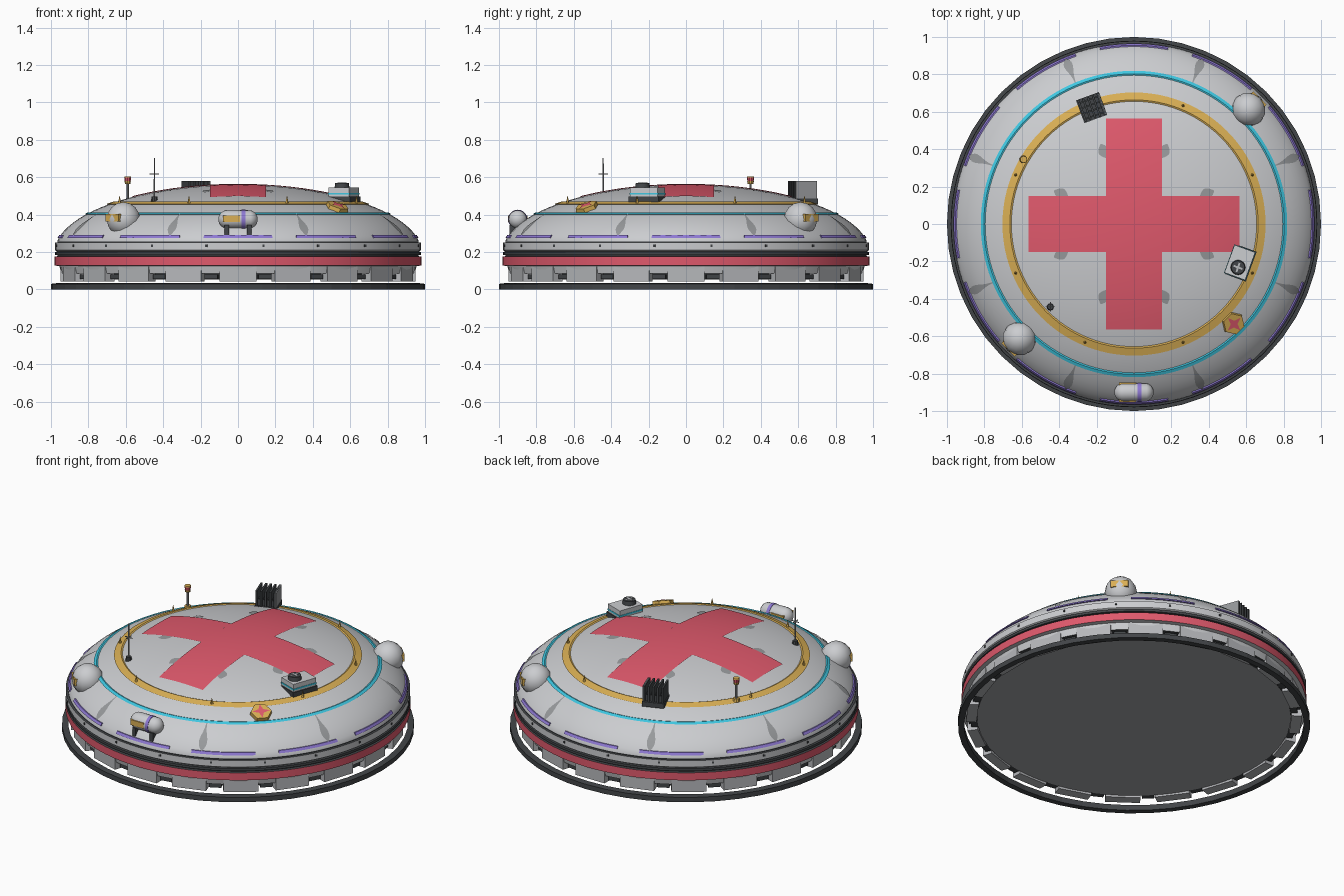
import bpy, bmesh, math
from math import sin, cos, pi, radians, sqrt
from mathutils import Matrix, Vector

old = bpy.data.objects.get("Cube")
if old:
    bpy.data.objects.remove(old, do_unlink=True)


def material(name, r, g, b):
    m = bpy.data.materials.new(name)
    m.use_nodes = True
    m.diffuse_color = (r, g, b, 1)
    m.node_tree.nodes["Principled BSDF"].inputs["Base Color"].default_value = (r, g, b, 1)
    return m


LIGHT = material("light grey", .6, .61, .63)
PANEL = material("panel grey", .47, .48, .5)
SHADE = material("shadow grey", .31, .32, .33)
DARK = material("charcoal", .055, .06, .065)
FLOOR = material("underside grey", .37, .375, .39)
RED = material("medical red", .74, .1, .15)
CYAN = material("cyan", .05, .57, .75)
GOLD = material("gold", .7, .43, .09)
PURPLE = material("violet", .27, .19, .65)


def finish(name, bm, *mats, rule=None, angle=30):
    bmesh.ops.remove_doubles(bm, verts=bm.verts, dist=1e-5)
    bmesh.ops.recalc_face_normals(bm, faces=bm.faces)
    if rule:
        for f in bm.faces:
            f.material_index = rule(f.calc_center_median())
    me = bpy.data.meshes.new(name)
    bm.to_mesh(me)
    bm.free()
    for m in mats:
        me.materials.append(m)
    ob = bpy.data.objects.new(name, me)
    bpy.context.collection.objects.link(ob)
    bpy.ops.object.select_all(action='DESELECT')
    ob.select_set(True)
    bpy.context.view_layer.objects.active = ob
    bpy.ops.object.shade_smooth_by_angle(angle=radians(angle))


def at(x, y, z, deg=0):
    return Matrix.Translation((x, y, z)) @ Matrix.Rotation(radians(deg), 4, 'Z')


def polar(deg, r, z):
    return at(r * cos(radians(deg)), r * sin(radians(deg)), z, deg)


def box(bm, size, mat):
    bmesh.ops.create_cube(bm, size=1, matrix=mat @ Matrix.Diagonal((*size, 1)))


def cone(bm, r1, r2, depth, mat, n=12):
    bmesh.ops.create_cone(bm, cap_ends=True, segments=n, radius1=r1, radius2=r2,
                          depth=depth, matrix=mat)


def lathe(bm, pts, n=96, a0=0, a1=360, closed=False, mat=Matrix()):
    rows = []
    for i in range(n + 1):
        a = radians(a0 + (a1 - a0) * i / n)
        rows.append([bm.verts.new(mat @ Vector((r * cos(a), r * sin(a), z))) for r, z in pts])
    count = len(pts)
    for p, q in zip(rows, rows[1:]):
        for j in range(count if closed else count - 1):
            k = (j + 1) % count
            corners = [p[j], q[j], q[k], p[k]]
            if pts[j][0] == 0:
                corners.pop(1)
            elif pts[k][0] == 0:
                corners.pop(2)
            bm.faces.new(corners)
    if closed and a1 - a0 < 360:
        bm.faces.new(rows[0])
        bm.faces.new(rows[-1])


# The dome is half an ellipsoid; swell lifts a point off its surface
def dome(r, swell=1.0):
    return r * swell, .2 + .36 * swell * sqrt(max(0, 1 - (r / .98) ** 2))


def band(bm, r0, r1, lift, a0=0, a1=360, n=96):
    pts = [dome(r0, .99), dome(r1, .99), dome(r1, lift), dome(r0, lift)]
    lathe(bm, pts, n, a0, a1, closed=True)


# Main hull with coloured bands chosen by height
profile = [(0, .053), (.89, .053), (.89, .085), (.945, .085), (.955, .125), (.98, .128),
           (.98, .175), (.966, .178), (.966, .183), (.978, .185), (.978, .2), (.967, .203),
           (.978, .21), (.978, .25), (.966, .252), (.966, .257)]
for i in range(21):
    t = .17 + (pi / 2 - .17) * i / 20
    profile.append((.98 * cos(t) if i < 20 else 0, .2 + .36 * sin(t)))


def hull_rule(c):
    if c.z < .09:
        return 3 if c.z < .06 else 2
    if .127 < c.z < .176:
        return 1
    return 2 if .176 < c.z < .204 or .2505 < c.z < .257 else 0


bm = bmesh.new()
lathe(bm, profile)
finish("hull", bm, LIGHT, RED, DARK, FLOOR, rule=hull_rule)

# Ground ring
bm = bmesh.new()
lathe(bm, [(.965, 0), (1, 0), (1, .03), (.965, .034)], n=48, closed=True)
finish("ground_ring", bm, DARK, angle=5)

# Skirt blocks under the hull and the equipment between them
skirt, gear, rim_bolts = bmesh.new(), bmesh.new(), bmesh.new()
for i in range(20):
    box(skirt, (.06, .2, .083), polar(i * 18, .92, .0835))
    box(gear, (.04, .07, .025), polar(i * 18 + 9, .91, .068))
    box(rim_bolts, (.006, .012, .012), polar(i * 18 + 8, .978, .234))
finish("skirt_blocks", skirt, PANEL)
finish("skirt_equipment", gear, DARK)
finish("rim_bolts", rim_bolts, DARK)

# Rings around the dome
bm = bmesh.new()
band(bm, .656, .695, 1.012)
finish("gold_ring", bm, GOLD)
bm = bmesh.new()
band(bm, .796, .812, 1.009)
finish("cyan_ring", bm, CYAN)
bm = bmesh.new()
for k in range(12):
    band(bm, .949, .958, 1.007, k * 30 - 11, k * 30 + 11, 12)
finish("violet_dashes", bm, PURPLE)

# Small spikes on the gold ring, and rib marks on the dome
spikes, marks = bmesh.new(), bmesh.new()
for k in range(8):
    deg = 22.5 + 45 * k
    cone(spikes, .009, 0, .04, polar(deg, .685, .483), 4)
    for r0, r1, w, power in ((.38, .46, .03, 1), (.8, .95, .024, 2.5)):
        rows = []
        for i in range(13):
            u = i / 12
            r, z = dome(r0 + (r1 - r0) * u, 1.005)
            half = w * (.12 + .88 * sin(pi * u ** power))
            rows.append([marks.verts.new(Matrix.Rotation(radians(deg), 4, 'Z') @ Vector((r, s * half, z)))
                         for s in (-1, 1)])
        for p, q in zip(rows, rows[1:]):
            marks.faces.new((p[0], q[0], q[1], p[1]))
finish("ring_spikes", spikes, GOLD)
finish("rib_marks", marks, SHADE)

# Large red cross draped over the dome
bm = bmesh.new()
for x0, x1, y0, y1 in ((-.15, .15, -.565, .565), (-.565, -.15, -.15, .15), (.15, .565, -.15, .15)):
    place = Matrix.Translation(((x0 + x1) / 2, (y0 + y1) / 2, 0)) @ Matrix.Diagonal((x1 - x0, y1 - y0, 1, 1))
    bmesh.ops.create_grid(bm, x_segments=12, y_segments=24, size=.5, matrix=place)
for v in bm.verts:
    v.co.z = dome(v.co.xy.length)[1] + .0045
finish("red_cross", bm, RED)

# Two round pods with outward visors
for side, deg in (("front", 225), ("back", 45)):
    spot = polar(deg, .866, .375)
    bm = bmesh.new()
    bmesh.ops.create_uvsphere(bm, u_segments=12, v_segments=8, radius=.092, matrix=spot)
    finish(side + "_pod", bm, LIGHT, angle=40)
    bm = bmesh.new()
    box(bm, (.045, .1, .04), spot @ at(.064, 0, .008))
    finish(side + "_pod_visor", bm, GOLD)

# Capsule tank on legs
side_on = at(0, -.9, .375) @ Matrix.Rotation(pi / 2, 4, 'Y')
arc = [(.05 * sin(pi * i / 12), -.05 * cos(pi * i / 12)) for i in range(13)]
arc[0], arc[-1] = (0, -.05), (0, .05)
bm = bmesh.new()
lathe(bm, [(r, z + (.055 if i > 6 else -.055)) for i, (r, z) in enumerate(arc)], 20, mat=side_on)
finish("capsule_tank", bm, LIGHT)
bm = bmesh.new()
cone(bm, .0515, .0515, .02, side_on @ at(0, 0, .03), 20)
finish("capsule_stripe", bm, PURPLE)
bm = bmesh.new()
box(bm, (.09, .103, .033), at(-.035, -.9, .378))
finish("capsule_hatch", bm, GOLD)
bm = bmesh.new()
for x in (-.06, .06):
    box(bm, (.022, .06, .06), at(x, -.915, .315))
finish("capsule_legs", bm, DARK)

# Roof unit with a fan
unit = polar(-20, .602, 0)
bm = bmesh.new()
box(bm, (.118, .158, .055), unit @ at(0, 0, .518))
finish("roof_unit", bm, LIGHT)
bm = bmesh.new()
box(bm, (.122, .162, .01), unit @ at(0, 0, .512))
finish("roof_unit_stripe", bm, CYAN)
bm = bmesh.new()
box(bm, (.13, .17, .03), unit @ at(0, 0, .482))
cone(bm, .04, .036, .025, unit @ at(0, -.028, .557), 16)
finish("roof_unit_base_and_fan", bm, DARK)
bm = bmesh.new()
for turn in (0, 90):
    box(bm, (.05, .01, .004), unit @ at(0, -.028, .57, turn))
finish("fan_blades", bm, PANEL)

# Radiator with upright fins and a grey side plate
rad = polar(110, .662, 0)
bm = bmesh.new()
box(bm, (.13, .13, .03), rad @ at(0, 0, .47))
for i in range(5):
    box(bm, (.12, .011, .11), rad @ at(0, (i - 2) * .027, .525))
for i in range(4):
    box(bm, (.008, .115, .05), rad @ at((i - 1.5) * .03, 0, .5))
finish("radiator", bm, DARK)
bm = bmesh.new()
box(bm, (.12, .005, .108), rad @ at(0, -.061, .525))
finish("radiator_side_plate", bm, SHADE)

# Beacon mast
bm = bmesh.new()
cone(bm, .008, .006, .11, at(-.59, .345, .515), 8)
finish("beacon_mast", bm, SHADE)
bm = bmesh.new()
cone(bm, .022, .018, .02, at(-.59, .345, .468), 10)
cone(bm, .015, .018, .014, at(-.59, .345, .572), 10)
cone(bm, .02, .018, .006, at(-.59, .345, .601), 10)
finish("beacon_collars", bm, GOLD)
bm = bmesh.new()
cone(bm, .017, .019, .02, at(-.59, .345, .589), 10)
finish("beacon_lamp", bm, RED)

# Antenna with crossbars
bm = bmesh.new()
cone(bm, .02, .016, .03, at(-.447, -.443, .482), 10)
finish("antenna_base", bm, DARK)
bm = bmesh.new()
cone(bm, .005, .003, .23, at(-.447, -.443, .588), 6)
for turn in (0, 90):
    box(bm, (.05, .004, .004), at(-.447, -.443, .617, turn))
finish("antenna", bm, SHADE)

# Hexagonal badge lying on the dome, with a four-pointed star
r, z = dome(.748)
normal = Vector((r / .98 ** 2, 0, (z - .2) / .36 ** 2)).normalized()
lie = polar(-45, r, z) @ Vector((0, 0, 1)).rotation_difference(normal).to_matrix().to_4x4()
bm = bmesh.new()
cone(bm, .064, .06, .03, lie @ at(0, 0, .006), 6)
finish("hexagon_badge", bm, GOLD)
bm = bmesh.new()
points = [lie @ Vector((s * cos(k * pi / 4), s * sin(k * pi / 4), .0235))
          for k in range(8) for s in [(.051, .019)[k % 2]]]
bm.faces.new([bm.verts.new(p) for p in points])
bmesh.ops.solidify(bm, geom=bm.faces[:], thickness=.004)
finish("badge_star", bm, RED)
